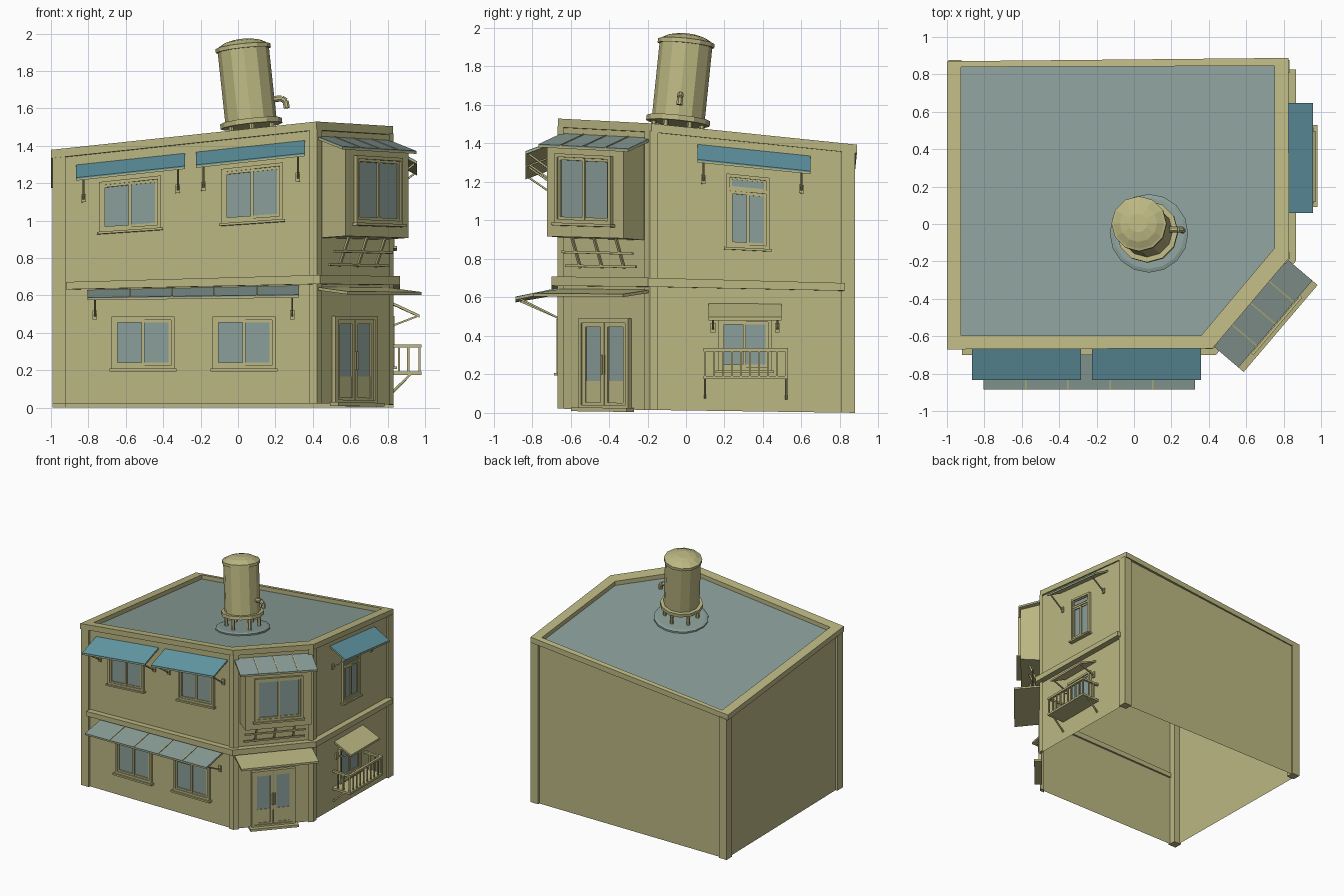
import bpy, bmesh, math
from mathutils import Vector as V

if "Cube" in bpy.data.objects:
    bpy.data.objects.remove(bpy.data.objects["Cube"])


def material(name, rgb):
    m = bpy.data.materials.new(name)
    m.diffuse_color = (*rgb, 1)
    m.use_nodes = True
    m.node_tree.nodes["Principled BSDF"].inputs["Base Color"].default_value = m.diffuse_color
    return m


MATS = [material("olive_plaster", (0.50, 0.475, 0.225)),
        material("grey_green_sheet", (0.26, 0.345, 0.32)),
        material("teal_awning", (0.125, 0.32, 0.385))]
OLIVE, GREY, TEAL = 0, 1, 2

# Footprint with a cut front-right corner
FOOT = [(-.975, -.65), (.415, -.65), (.815, -.18), (.815, .86), (-.975, .86)]
RIM = [(-1, -.67), (.42, -.665), (.83, -.18), (.825, .888), (-1, .87)]
RIM_IN = [(-.925, -.595), (.36, -.595), (.75, -.13), (.75, .845), (-.925, .84)]

# Wall frames: origin, direction along wall, outward normal
FRONT = (V((0, -.65, 0)), V((1, 0, 0)), V((0, -1, 0)))
RIGHT = (V((.815, 0, 0)), V((0, 1, 0)), V((1, 0, 0)))
cu = V((.4, .47, 0)).normalized()
CORNER = (V((.615, -.415, 0)), cu, V((cu.y, -cu.x, 0)))


def at(f, u, d, z):
    return f[0] + f[1] * u + f[2] * d + V((0, 0, z))


def warp(co):
    """Crooked look: the upper storey tilts, the base dips slightly at the back."""
    x, y, z = co
    dx = x - .42
    t = (.107 if dx < 0 else .06) * dx - .103 * (y + .67)
    nz = z + min(max((z - .5) / .8, 0), 1) * t
    if z < .1:
        nz -= .014 * (y + .67)
    k = max(0, z - 1.53)
    return V((x - .107 * k, y + .103 * k, nz))


class Part:
    def __init__(self, name):
        self.name, self.bm = name, bmesh.new()

    def loft(self, loops, mat=OLIVE, caps=True):
        rows = [[self.bm.verts.new(p) for p in lp] for lp in loops]
        n, faces = len(rows[0]), []
        for a, b in zip(rows, rows[1:]):
            for i in range(n):
                j = (i + 1) % n
                faces.append(self.bm.faces.new((a[i], a[j], b[j], b[i])))
        if caps:
            faces += [self.bm.faces.new(rows[0]), self.bm.faces.new(rows[-1])]
        for f in faces:
            f.material_index = mat
        return self

    def box(self, f, u0, u1, d0, d1, z0, z1, mat=OLIVE):
        return self.prism(f, [(d0, z0), (d1, z0), (d1, z1), (d0, z1)], u0, u1, mat)

    def prism(self, f, prof, u0, u1, mat=OLIVE):
        return self.loft([[at(f, u, d, z) for d, z in prof] for u in (u0, u1)], mat)

    def bar(self, a, b, r, n=4, mat=OLIVE):
        q = (b - a).to_track_quat('Z', 'Y')
        c = [q @ V((r * math.cos(2 * math.pi * (i + .5) / n),
                    r * math.sin(2 * math.pi * (i + .5) / n), 0)) for i in range(n)]
        return self.loft([[a + p for p in c], [b + p for p in c]], mat)

    def lathe(self, cx, cy, prof, n, mat=OLIVE):
        return self.loft([[V((cx + r * math.cos(2 * math.pi * i / n),
                              cy + r * math.sin(2 * math.pi * i / n), z))
                           for i in range(n)] for r, z in prof], mat)

    def rect(self, f, u0, u1, z0, z1, w, d):
        """Four-sided frame."""
        self.box(f, u0, u0 + w, 0, d, z0, z1).box(f, u1 - w, u1, 0, d, z0, z1)
        return self.box(f, u0 + w, u1 - w, 0, d, z0, z0 + w).box(f, u0 + w, u1 - w, 0, d, z1 - w, z1)

    def done(self):
        bmesh.ops.recalc_face_normals(self.bm, faces=self.bm.faces)
        for v in self.bm.verts:
            v.co = warp(v.co)
        me = bpy.data.meshes.new(self.name)
        self.bm.to_mesh(me)
        self.bm.free()
        for m in MATS:
            me.materials.append(m)
        bpy.context.collection.objects.link(bpy.data.objects.new(self.name, me))


def lift(poly, z):
    return [V((x, y, z)) for x, y in poly]


def window(name, f, u0, u1, z0, z1, transom=None, base=0, sill=True):
    f = (f[0] + f[2] * base, f[1], f[2])
    p = Part(name).rect(f, u0, u1, z0, z1, .018, .022)
    p.box(f, u0 + .01, u1 - .01, .001, .006, z0 + .01, z1 - .01, GREY)
    top, m = z1 - .016, (u0 + u1) / 2
    if transom:
        p.box(f, u0, u1, 0, .02, transom, transom + .018)
        p.rect(f, u0 + .016, u1 - .016, transom + .016, top, .012, .013)
        top = transom
    p.rect(f, u0 + .016, m + .008, z0 + .016, top, .016, .016)
    p.rect(f, m - .008, u1 - .016, z0 + .016, top, .016, .012)
    if sill:
        p.box(f, u0 - .012, u1 + .012, 0, .035, z0 - .014, z0)
    p.done()


def awning(name, f, u0, u1, depth, zw, zo, mat, panels=1, struts=None, drop=.1):
    """Sloped sheet on a frame, with optional ribs and wall struts."""
    p = Part(name)
    p.prism(f, [(0, zw), (depth, zo), (depth, zo - .007), (0, zw - .007)], u0, u1, mat)
    p.prism(f, [(0, zw - .007), (depth, zo - .007), (depth, zo - .016), (0, zw - .016)], u0, u1)
    for i in range(1, panels):
        u = u0 + (u1 - u0) * i / panels
        p.prism(f, [(0, zw + .004), (depth, zo + .004), (depth, zo - .016), (0, zw - .016)],
                u - .004, u + .004)
    for u in struts or ():
        p.bar(at(f, u, depth * .9, zo - .01), at(f, u, .01, zo - drop), .007)
        p.box(f, u - .012, u + .012, 0, .012, zo - drop - .02, zo - drop + .03)
    p.done()


# Shell: open-bottomed walls, roof deck, cornice
Part("walls").loft([lift(FOOT, .022), lift(FOOT, 1.49)], caps=False).done()
Part("roof_deck").loft([lift(RIM_IN, 1.47), lift(RIM_IN, 1.495)], GREY).done()
Part("cornice").loft([lift(RIM, 1.485), lift(RIM, 1.53), lift(RIM_IN, 1.53),
                      lift(RIM_IN, 1.485), lift(RIM, 1.485)], caps=False).done()


def grown(d):
    """Footprint pushed outward by d."""
    pts = [V(p) for p in FOOT]
    out = []
    for i, p in enumerate(pts):
        a, b = (p - pts[i - 1]).normalized(), (pts[(i + 1) % 5] - p).normalized()
        na, nb = V((a.y, -a.x)), V((b.y, -b.x))
        out.append(p + (na + nb) * d / (1 + na.dot(nb)))
    return out


# Corner posts
G = grown(.017)
for i, p in enumerate(G):
    a, b = (p - G[i - 1]).normalized(), (G[(i + 1) % 5] - p).normalized()
    w = .07 if i in (0, 3, 4) else .04
    sec = [p - a * w, p, p + b * w, p - a * w + b * w]
    Part("corner_post").loft([lift(sec, .022), lift(sec, 1.49)]).done()

# Ledge between storeys, along the three street sides
S, T = grown(.05), grown(-.015)
for g in (S, T):
    g[0].x, g[3].y = -.92, .825
ledge = S[:4] + T[3::-1]
Part("storey_ledge").loft([lift(ledge, .66), lift(ledge, .708)]).done()

# Front side
for u0 in (-.675, -.135):
    window("front_lower_window", FRONT, u0, u0 + .335, .208, .487)
for u0 in (-.743, -.09):
    window("front_upper_window", FRONT, u0, u0 + .33, 1.02, 1.33)
awning("front_lower_awning", FRONT, -.805, .325, .235, .655, .602, GREY, 5, (-.765, .29), .11)
for u0 in (-.866, -.225):
    awning("front_upper_awning", FRONT, u0, u0 + .583, .184, 1.437, 1.35, TEAL, 1,
           (u0 + .04, u0 + .545), .11)

# Right side
window("right_upper_window", RIGHT, .21, .434, .895, 1.31, transom=1.215)
window("right_lower_window", RIGHT, .165, .445, .22, .49)
awning("right_upper_awning", RIGHT, .06, .648, .142, 1.447, 1.36, TEAL, 1, (.09, .6), .1)
awning("right_lower_awning", RIGHT, .117, .497, .155, .575, .497, OLIVE, 1, (.14, .475), .06)

# Balcony: floor, rails, balusters, struts
p = Part("balcony").box(RIGHT, .09, .53, 0, .165, .175, .192)
p.box(RIGHT, .09, .53, .145, .165, .32, .337)
for u in (.09, .512):
    p.box(RIGHT, u, u + .018, 0, .165, .32, .337)
    for d in (.045, .095, .155):
        p.bar(at(RIGHT, u + .009, d, .19), at(RIGHT, u + .009, d, .325), .008)
    p.bar(at(RIGHT, u + .009, .11, .18), at(RIGHT, u + .009, .005, .09), .008)
for i in range(1, 9):
    u = .1 + .42 * i / 9
    p.bar(at(RIGHT, u, .155, .19), at(RIGHT, u, .155, .325), .007)
p.done()

# Corner door with step and canopy
p = Part("corner_door").rect(CORNER, -.172, .172, .022, .49, .022, .025)
p.box(CORNER, -.155, .155, .001, .006, .15, .475, GREY)
for u in (-.15, .002):
    p.rect(CORNER, u, u + .148, .035, .468, .022, .016)
    p.box(CORNER, u + .015, u + .133, 0, .01, .04, .165)
    p.bar(at(CORNER, u * .12 + .01, .025, .2), at(CORNER, u * .12 + .01, .025, .3), .005)
p.done()
Part("door_step").box(CORNER, -.19, .19, 0, .06, .01, .03).done()
awning("door_canopy", CORNER, -.305, .305, .222, .645, .618, OLIVE)

# Bay window over the door
Part("bay").prism(CORNER, [(0, .91), (.168, .91), (.168, 1.37), (0, 1.435)], -.26, .26).done()
window("bay_window", CORNER, -.19, .19, .98, 1.335, base=.168)
awning("bay_awning", CORNER, -.305, .305, .185, 1.455, 1.378, GREY, 4)
p = Part("bay_brackets")
for u in (-.15, 0, .15):
    p.bar(at(CORNER, u, .1, .915), at(CORNER, u, .03, .755), .009)
p.bar(at(CORNER, -.24, .07, .835), at(CORNER, .24, .07, .835), .009)
p.bar(at(CORNER, -.24, .04, .765), at(CORNER, .24, .04, .765), .009)
p.done()

# Water tank on a round stand
TX, TY = .08, -.05
Part("tank_pad").lathe(TX, TY, [(.21, 1.47), (.21, 1.505), (.19, 1.512)], 16, GREY).done()
p = Part("tank_stand").lathe(TX, TY, [(.165, 1.605), (.165, 1.632)], 12)
for i in range(6):
    a = math.pi * (i + .5) / 3
    x, y = TX + .125 * math.cos(a), TY + .125 * math.sin(a)
    p.bar(V((x, y, 1.5)), V((x, y, 1.61)), .014, 6)
p.done()
Part("tank").lathe(TX, TY, [(.137, 1.63), (.137, 2.01), (.147, 2.01), (.147, 2.032), (.135, 2.036),
                            (.10, 2.055), (.05, 2.067)], 12).done()
p = Part("tank_spout")
path = [V((TX + dx, TY, z)) for dx, z in ((.12, 1.735), (.175, 1.735), (.195, 1.718), (.197, 1.68))]
for a, b in zip(path, path[1:]):
    p.bar(a, b, .017, 8)
p.done()
